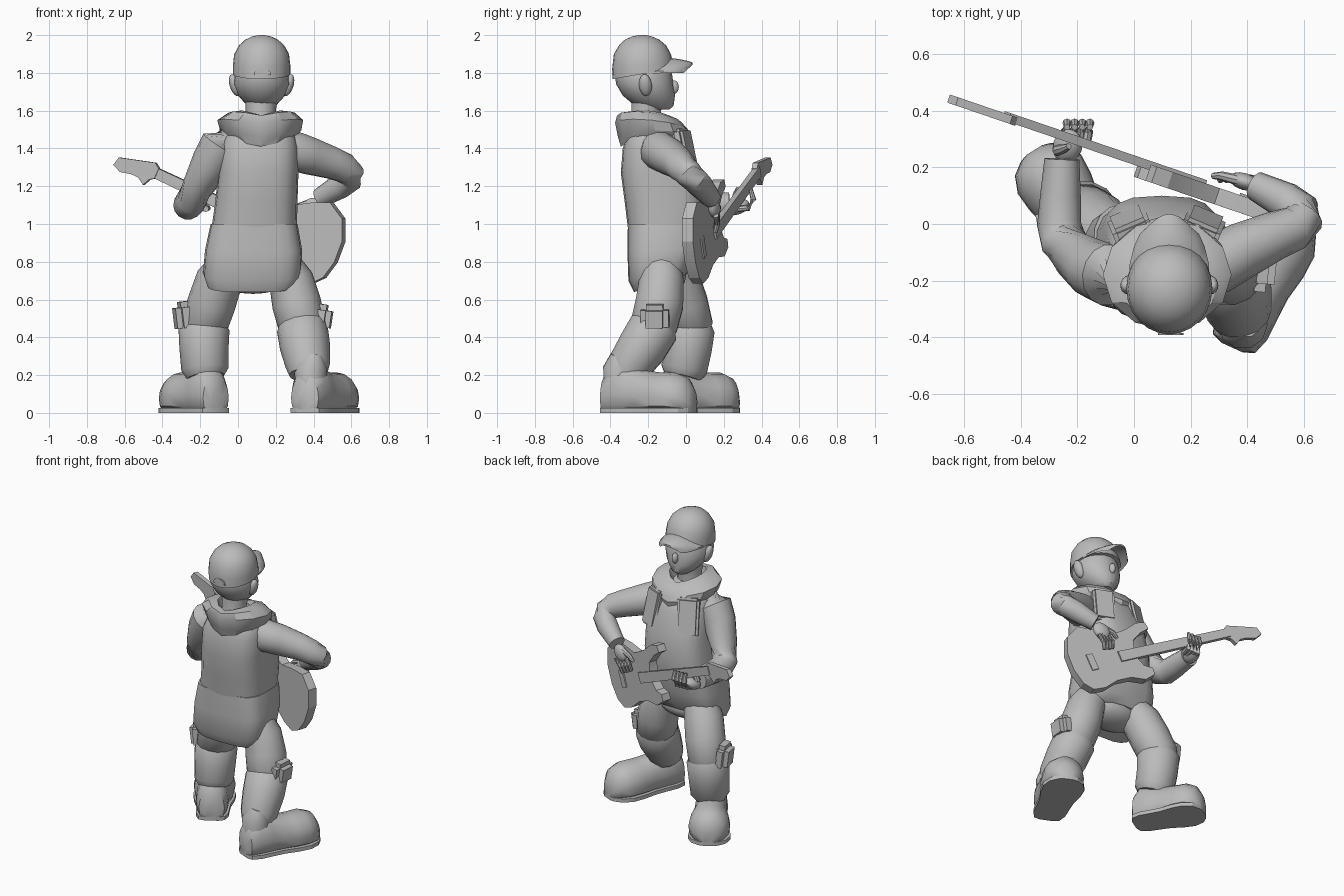
import bpy, bmesh, math
from mathutils import Vector, Matrix

grey = bpy.data.materials.new("plain_grey")
grey.diffuse_color = (0.5, 0.5, 0.5, 1)


def finish(name, bm, angle=40):
    bmesh.ops.recalc_face_normals(bm, faces=bm.faces)
    me = bpy.data.meshes.new(name)
    bm.to_mesh(me)
    bm.free()
    me.materials.append(grey)
    ob = bpy.data.objects.new(name, me)
    bpy.context.collection.objects.link(ob)
    bpy.ops.object.select_all(action='DESELECT')
    ob.select_set(True)
    bpy.context.view_layer.objects.active = ob
    bpy.ops.object.shade_smooth_by_angle(angle=math.radians(angle))
    return ob


def skin(name, rings, caps=True, angle=40):
    """Bridge a list of equal point rings."""
    bm = bmesh.new()
    vs = [[bm.verts.new(p) for p in r] for r in rings]
    n = len(vs[0])
    for a, b in zip(vs, vs[1:]):
        for i in range(n):
            bm.faces.new((a[i], a[(i + 1) % n], b[(i + 1) % n], b[i]))
    if caps:
        bm.faces.new(vs[0])
        bm.faces.new(vs[-1])
    return finish(name, bm, angle)


def circle(n, power=1.0):
    for i in range(n):
        t = 2 * math.pi * i / n
        c, s = math.cos(t), math.sin(t)
        yield math.copysign(abs(c) ** power, c), math.copysign(abs(s) ** power, s)


def stack(name, levels, n=20, power=1.0, caps=True, angle=40, lift=0):
    """Levels are (z, x0, x1, y0, y1, rise toward the front); lift raises the sides."""
    return skin(name, [[((a + b) / 2 + (b - a) / 2 * c, (d + e) / 2 + (e - d) / 2 * s, z + k * s + lift * abs(c))
                        for c, s in circle(n, power)] for z, a, b, d, e, k in levels], caps, angle)


def limb(name, path, n=14):
    """Path is (point, radius) pairs; rings are square to the path."""
    pts = [Vector(p) for p, r in path]
    rings = []
    for i, (p, r) in enumerate(path):
        t = (pts[min(i + 1, len(pts) - 1)] - pts[max(i - 1, 0)]).normalized()
        ref = Vector((0, 0, 1)) if abs(t.z) < 0.8 else Vector((0, 1, 0))
        a = t.cross(ref).normalized()
        b = a.cross(t)
        rings.append([pts[i] + (a * c + b * s) * r for c, s in circle(n)])
    return skin(name, rings)


def ball(name, loc, size, rot=(0, 0, 0), seg=16):
    bm = bmesh.new()
    bmesh.ops.create_uvsphere(bm, u_segments=seg, v_segments=seg // 2 + 2, radius=1)
    ob = finish(name, bm)
    ob.location, ob.scale, ob.rotation_euler = loc, size, rot
    return ob


def slab(name, outline, matrix, low, high):
    """Extruded outline in the plane of a matrix."""
    return skin(name, [[matrix @ Vector((u, v, w)) for u, v in outline] for w in (low, high)], angle=20)


def box(name, loc, size, rot=(0, 0, 0), bevel=0.015):
    bm = bmesh.new()
    bmesh.ops.create_cube(bm, size=1)
    bmesh.ops.scale(bm, vec=size, verts=bm.verts)
    bmesh.ops.bevel(bm, geom=bm.edges[:], offset=bevel, segments=2, affect='EDGES')
    ob = finish(name, bm)
    ob.location, ob.rotation_euler = loc, rot
    return ob


# Head, face and neck
stack("head", [(1.605, .08, .17, -.2, -.09, 0), (1.625, .05, .20, -.27, -.066, 0),
               (1.68, .0, .25, -.335, -.058, 0), (1.74, -.025, .275, -.37, -.066, 0),
               (1.80, -.015, .265, -.378, -.075, 0), (1.90, .02, .23, -.34, -.12, 0)])
limb("neck", [((.12, -.22, 1.46), .095), ((.12, -.215, 1.56), .077), ((.122, -.205, 1.66), .085)])
ball("nose", (.125, -.062, 1.725), (.02, .024, .035))
for s in (-1, 1):
    ball("ear", (.125 + s * .142, -.215, 1.735), (.027, .034, .06), (0.1, s * .3, 0))

# Cap: dome, bill and rear strap opening
stack("cap_dome", [(1.795, -.027, .277, -.39, -.06, .028), (1.84, -.027, .277, -.39, -.068, .01),
                   (1.90, -.02, .27, -.382, -.08, 0), (1.945, .005, .245, -.355, -.105, 0),
                   (1.975, .037, .213, -.325, -.14, 0), (1.993, .075, .175, -.285, -.18, 0),
                   (2.0, .11, .14, -.25, -.21, 0)], n=24)
# Bill: arched rows from the dome to the front edge
steps = [i / 4 - 1 for i in range(9)]
rows = [[(.125 + half * t, y - .05 * t * t, z - drop * t * t) for t in steps]
        for half, y, z, drop in ((.142, -.16, 1.86, .055), (.14, -.09, 1.88, .07), (.125, -.03, 1.872, .06),
                                 (.105, .015, 1.862, .05), (.08, .035, 1.855, .045))]
bm = bmesh.new()
grids = [[[bm.verts.new((x, y, z - k)) for x, y, z in r] for r in rows] for k in (0, .012)]
for g in grids:
    for a, b in zip(g, g[1:]):
        for i in range(8):
            bm.faces.new((a[i], a[i + 1], b[i + 1], b[i]))
rims = [g[0] + [r[-1] for r in g[1:]] + g[-1][-2::-1] + [r[0] for r in g[-2:0:-1]] for g in grids]
for i in range(len(rims[0])):
    j = (i + 1) % len(rims[0])
    bm.faces.new((rims[0][i], rims[0][j], rims[1][j], rims[1][i]))
finish("cap_bill", bm)
arch = [(.045 * math.cos(math.pi * i / 8), .035 * math.sin(math.pi * i / 8)) for i in range(9)]
slab("cap_opening", arch, Matrix.Translation((.13, -.385, 1.79)) @ Matrix.Rotation(math.pi / 2, 4, 'X'), 0, .008)

# Jacket: tapered skirt, body, collar and front panels
stack("jacket_skirt", [(.685, -.165, .30, -.275, .0, .045), (.74, -.185, .335, -.305, .03, .04),
                       (.86, -.175, .34, -.31, .06, .01), (1.0, -.145, .315, -.308, .08, 0)], power=.55)
stack("jacket_body", [(.98, -.14, .312, -.308, .08, 0), (1.12, -.12, .315, -.325, .1, 0),
                      (1.27, -.105, .32, -.345, .075, 0), (1.40, -.095, .32, -.335, .035, 0),
                      (1.48, -.06, .30, -.31, .0, 0), (1.54, .02, .23, -.28, -.08, 0)], power=.65)
stack("hood_collar", [(1.45, -.0, .25, -.30, -.03, -.02), (1.40, -.04, .285, -.345, .015, -.01),
                      (1.46, -.095, .335, -.36, .03, .0), (1.515, -.11, .345, -.375, .015, -.02),
                      (1.555, -.05, .30, -.365, -.02, -.02), (1.565, .01, .235, -.32, -.07, -.01),
                      (1.49, .04, .20, -.29, -.11, 0)], n=12, caps=False, angle=30, lift=.035)
for s in (-1, 1):
    box("chest_panel", (.115 + s * .13, -.002, 1.38), (.14, .06, .25), (.22, 0, -s * .4))

# Trousers with layered knees and side pockets
ball("hips", (.08, -.13, .72), (.2, .13, .09))
limb("left_thigh", [((-.04, -.09, .8), .1), ((-.10, -.05, .7), .125), ((-.14, -.01, .58), .128),
                    ((-.18, .02, .46), .125), ((-.18, .02, .41), .09)])
limb("left_shin", [((-.175, .03, .5), .1), ((-.18, .02, .44), .135), ((-.18, .01, .34), .13),
                   ((-.175, -.01, .23), .125), ((-.17, -.02, .19), .1)])
limb("right_thigh", [((.22, -.13, .8), .1), ((.28, -.13, .7), .12), ((.31, -.14, .58), .13),
                     ((.34, -.17, .46), .127), ((.34, -.18, .41), .09)])
limb("right_shin", [((.33, -.15, .5), .1), ((.34, -.17, .45), .135), ((.355, -.23, .35), .133),
                    ((.37, -.30, .25), .118), ((.37, -.32, .2), .1)])
box("right_pocket", (.445, -.165, .5), (.1, .15, .15), (0, .15, -.1), .03)
box("left_pocket", (-.285, -.0, .505), (.1, .15, .17), (0, -.12, .2), .03)


# Shoes: flat-bottomed loft along the foot, and a sole
def shoe(side, heel, toe):
    h, t = Vector((*heel, 0)), Vector((*toe, 0))
    d = (t - h).normalized()
    w = Vector((-d.y, d.x, 0))
    length = (t - h).length
    form = ((0, .04, .1), (.03, .08, .2), (.14, .1, .265), (.3, .103, .255), (.45, .107, .225),
            (.62, .125, .215), (.78, .13, .215), (.91, .105, .19), (.98, .06, .13), (1, .03, .09))
    skin(side + "_shoe", [[h + d * length * f + w * r * c + Vector((0, 0, .015 + (z - .015) * max(0, .35 + .65 * s)))
                           for c, s in circle(16)] for f, r, z in form])
    out = [(f * length, r + .002) for f, r, z in form]
    frame = Matrix((d, w, (0, 0, 1))).transposed().to_4x4()
    frame.translation = h
    slab(side + "_sole", out + [(u, -v) for u, v in reversed(out)], frame, 0, .025)


shoe("left", (-.11, -.13), (-.352, .262))
shoe("right", (.347, -.437), (.566, .045))
limb("right_heel_tab", [((.385, -.355, .12), .08), ((.385, -.355, .24), .088), ((.40, -.35, .31), .05)], 10)

# Arms: sleeves over upper arms and forearms
limb("left_arm", [((-.05, -.18, 1.47), .06), ((-.09, -.18, 1.42), .11), ((-.14, -.16, 1.33), .105),
                  ((-.21, -.11, 1.2), .085), ((-.25, -.06, 1.12), .082), ((-.265, .0, 1.1), .078),
                  ((-.26, .1, 1.1), .072), ((-.255, .23, 1.105), .062)])
limb("right_arm", [((.23, -.15, 1.42), .09), ((.30, -.14, 1.385), .105), ((.38, -.095, 1.36), .1),
                   ((.5, -.04, 1.322), .086), ((.565, -.015, 1.295), .08), ((.595, .015, 1.265), .074),
                   ((.59, .045, 1.235), .07), ((.54, .08, 1.2), .067), ((.43, .135, 1.135), .052)])

# Hands with curled fingers
ball("left_palm", (-.235, .275, 1.09), (.052, .065, .038), (.4, 0, -.3))
ball("right_palm", (.39, .15, 1.085), (.06, .03, .05), (0, -.7, -.3))
for i in range(4):
    x = -.252 + i * .027
    limb("left_finger", [((x, .275, 1.08), .017), ((x + .01, .33, 1.085), .017),
                         ((x + .015, .357, 1.13), .016), ((x + .015, .342, 1.185), .011)], 8)
    x, z = .345 + i * .022, 1.075 - i * .01
    limb("right_finger", [((x + .01, .158, z), .016), ((x - .03, .165, z - .045), .015),
                          ((x - .04, .155, z - .09), .011)], 8)
limb("left_thumb", [((-.27, .26, 1.11), .02), ((-.25, .265, 1.16), .017), ((-.23, .275, 1.19), .011)], 8)
limb("right_thumb", [((.37, .155, 1.11), .019), ((.31, .17, 1.09), .016), ((.28, .17, 1.06), .011)], 8)

# Guitar in its own tilted frame: u along the neck, v across, w outward
u = Vector((-.867, .296, .408)).normalized()
w = Vector((.323, .947, 0)).normalized()
w = (w - u * w.dot(u)).normalized()
v = w.cross(u)
if v.z < 0:
    v = -v
guitar = Matrix((u, v, w)).transposed().to_4x4()
guitar.translation = (.345, .083, .9)
slab("guitar_body", [(-.21, -.02), (-.205, .1), (-.155, .21), (-.06, .26), (.04, .215), (.13, .16), (.24, .17),
                     (.34, .2), (.4, .19), (.405, .145), (.34, .13), (.27, .09), (.25, .03), (.25, -.04),
                     (.27, -.09), (.32, -.12), (.315, -.165), (.24, -.185), (.15, -.15), (.05, -.15),
                     (-.05, -.18), (-.135, -.175), (-.185, -.12)], guitar, -.032, .028)
slab("guitar_neck", [(.13, -.035), (.13, .035), (.93, .028), (.93, -.028)], guitar, .008, .04)
slab("guitar_head", [(.9, -.028), (.9, .03), (.93, .05), (1.127, -.007), (1.14, -.055), (1.09, -.075),
                     (1.03, -.06), (.985, -.06), (.945, -.085), (.925, -.045)], guitar, .003, .033)
slab("guitar_bridge", [(-.09, -.05), (-.09, .06), (-.045, .06), (-.045, -.05)], guitar, .028, .036)
